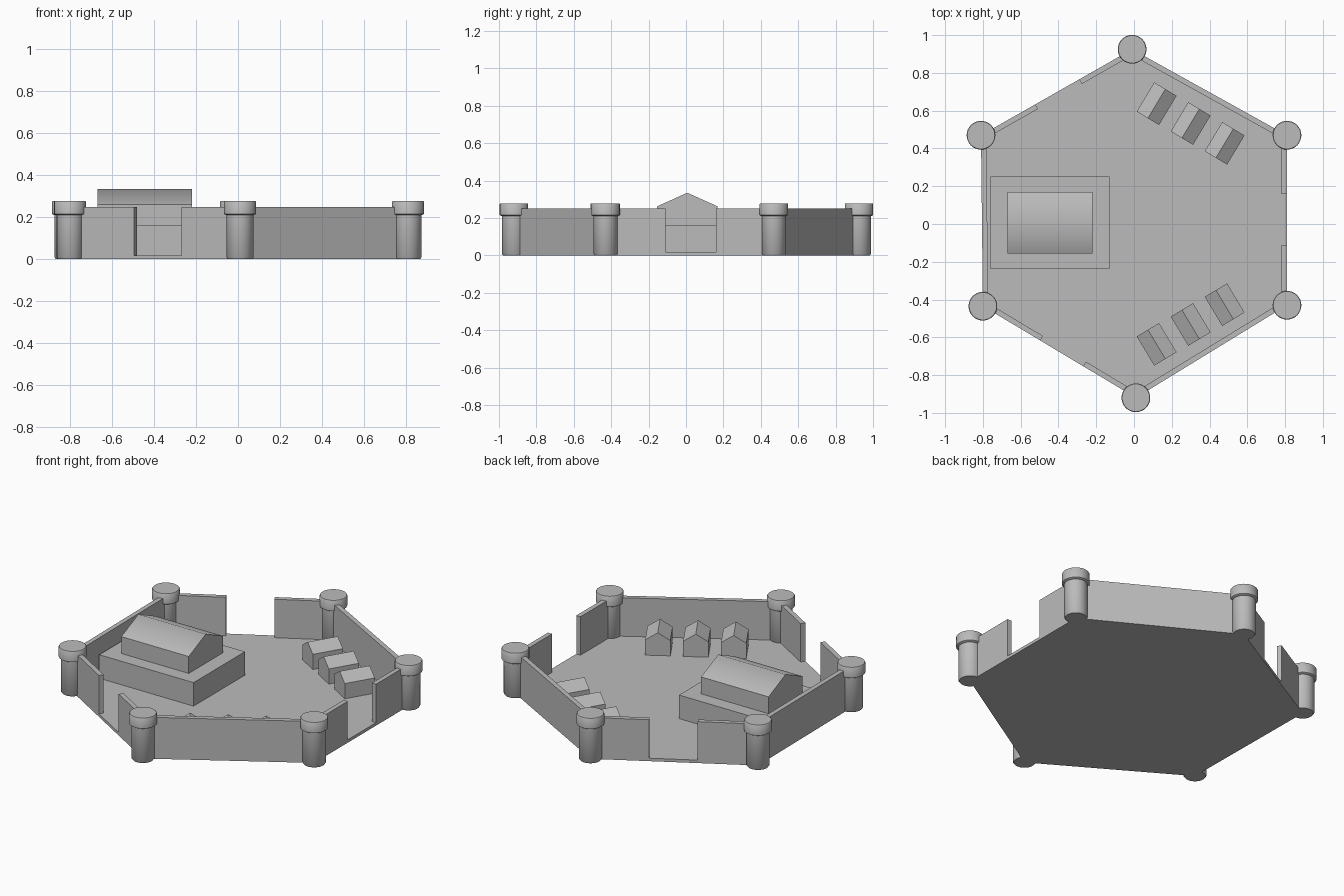
import bpy, bmesh, math
from mathutils import Vector, Matrix

cube = bpy.data.objects.get("Cube")
if cube:
    bpy.data.objects.remove(cube, do_unlink=True)

stone = bpy.data.materials.new("stone_grey")
stone.use_nodes = True
GREY = (0.5, 0.5, 0.5, 1)
stone.diffuse_color = GREY
stone.node_tree.nodes["Principled BSDF"].inputs["Base Color"].default_value = GREY


def finish(name, bm, matrix=None, sharp_angle=None):
    """Turn a bmesh into a smooth-shaded object."""
    bmesh.ops.recalc_face_normals(bm, faces=bm.faces)
    mesh = bpy.data.meshes.new(name)
    bm.to_mesh(mesh)
    bm.free()
    mesh.materials.append(stone)
    obj = bpy.data.objects.new(name, mesh)
    bpy.context.collection.objects.link(obj)
    if matrix:
        obj.matrix_world = matrix
    bpy.ops.object.select_all(action="DESELECT")
    obj.select_set(True)
    bpy.context.view_layer.objects.active = obj
    if sharp_angle:
        bpy.ops.object.shade_smooth_by_angle(angle=math.radians(sharp_angle))
    else:
        bpy.ops.object.shade_smooth()
    return obj


def prism(bm, ring, offset):
    """Extrude a planar ring of points by an offset."""
    base = [bm.verts.new(p) for p in ring]
    top = [bm.verts.new(Vector(p) + Vector(offset)) for p in ring]
    bm.faces.new(base)
    bm.faces.new(top)
    for i in range(len(ring)):
        j = (i + 1) % len(ring)
        bm.faces.new((base[i], base[j], top[j], top[i]))


def gable(bm, length, width, bottom, eave, peak):
    """Pentagon profile extruded along x."""
    w, x = width / 2, -length / 2
    prism(bm, [(x, -w, bottom), (x, w, bottom), (x, w, eave), (x, 0, peak), (x, -w, eave)],
          (length, 0, 0))


def lathe(bm, profile, sides=32):
    """Revolve a radius/height profile around z, closing both ends."""
    rings = []
    for r, z in profile:
        rings.append([bm.verts.new((r * math.cos(2 * math.pi * i / sides),
                                    r * math.sin(2 * math.pi * i / sides), z))
                      for i in range(sides)])
    for low, high in zip(rings, rings[1:]):
        for i in range(sides):
            j = (i + 1) % sides
            bm.faces.new((low[i], low[j], high[j], high[i]))
    bm.faces.new(rings[0])
    bm.faces.new(rings[-1])


# Corners run counter-clockwise from the front
corners = [Vector(p) for p in ((0.01, -0.92, 0), (0.81, -0.43, 0), (0.81, 0.47, 0),
                               (-0.01, 0.925, 0), (-0.81, 0.47, 0), (-0.8, -0.435, 0))]
FLOOR = 0.018
WALL_TOP = 0.25
THICK = 0.028

# Floor plate
bm = bmesh.new()
prism(bm, corners, (0, 0, FLOOR))
finish("floor", bm, sharp_angle=30)

# Curtain walls; every second one has a gateway
gates = {1: (0.355, 0.655), 3: (0.35, 0.64), 5: (0.375, 0.655)}
for i, start in enumerate(corners):
    end = corners[(i + 1) % 6]
    along = end - start
    inward = Vector((-along.y, along.x, 0)).normalized() * THICK
    gap = gates.get(i)
    spans = [(0, gap[0]), (gap[1], 1)] if gap else [(0, 1)]
    bm = bmesh.new()
    for a, b in spans:
        p, q = start + along * a, start + along * b
        prism(bm, [p, q, q + inward, p + inward], (0, 0, WALL_TOP))
    finish(f"wall_{i + 1}", bm, sharp_angle=30)

# Round corner towers with wider caps
for i, corner in enumerate(corners):
    bm = bmesh.new()
    lathe(bm, [(0.058, 0), (0.064, 0.008), (0.064, 0.22)])
    lathe(bm, [(0.066, 0.21), (0.076, 0.216), (0.076, 0.274), (0.073, 0.278)])
    finish(f"tower_{i + 1}", bm, Matrix.Translation(corner), sharp_angle=50)

# Main hall: broad lower storey and gabled upper storey
bm = bmesh.new()
x, y = 0.315, 0.245
prism(bm, [(-x, -y, 0), (x, -y, 0), (x, y, 0), (-x, y, 0)], (0, 0, 0.16))
finish("hall_base", bm, Matrix.Translation((-0.445, 0.007, 0)), sharp_angle=30)
bm = bmesh.new()
gable(bm, 0.45, 0.325, 0.15, 0.262, 0.335)
finish("hall_upper", bm, Matrix.Translation((-0.445, 0.007, 0)), sharp_angle=50)

# Two rows of small huts facing the yard
for side, row in (("back", 1), ("front", -1)):
    for k in range(3):
        bm = bmesh.new()
        gable(bm, 0.18, 0.138, 0, 0.11, 0.155)
        place = Vector((0.12 + 0.18 * k, row * (0.637 - 0.105 * k), 0))
        turn = Matrix.Rotation(row * math.radians(59), 4, "Z")
        finish(f"hut_{side}_{k + 1}", bm, Matrix.Translation(place) @ turn, sharp_angle=50)
